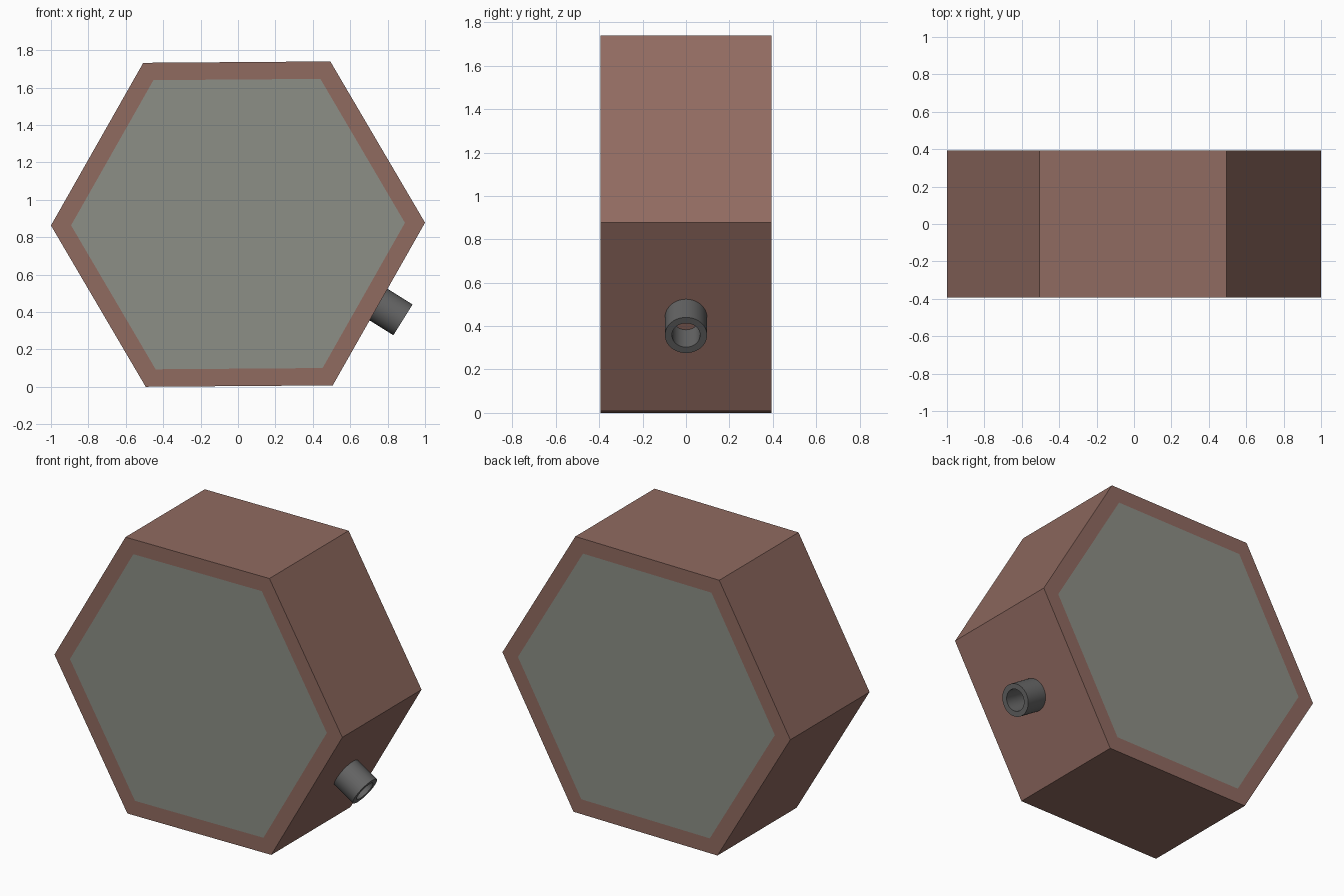
import bpy, bmesh, math
from mathutils import Vector, Matrix

if "Cube" in bpy.data.objects:
    bpy.data.objects.remove(bpy.data.objects["Cube"])

CENTRE_Z, HALF_DEPTH, TILT = 0.87, 0.393, math.radians(0.43)


def material(name, rgb):
    m = bpy.data.materials.new(name)
    m.diffuse_color = (*rgb, 1)
    m.use_nodes = True
    m.node_tree.nodes["Principled BSDF"].inputs["Base Color"].default_value = m.diffuse_color
    return m


def add_object(name, bm, mats):
    bmesh.ops.recalc_face_normals(bm, faces=bm.faces)
    mesh = bpy.data.meshes.new(name)
    bm.to_mesh(mesh)
    bm.free()
    for m in mats:
        mesh.materials.append(m)
    obj = bpy.data.objects.new(name, mesh)
    bpy.context.collection.objects.link(obj)
    return obj


wood = material("brown_shell", (0.28, 0.145, 0.118))
panel = material("grey_panel", (0.265, 0.275, 0.24))
metal = material("dark_metal", (0.13, 0.13, 0.13))

# Hexagonal body with a flush grey panel inset in the front and back
bm = bmesh.new()
rings = []
for y in (-HALF_DEPTH, HALF_DEPTH):
    rings.append([bm.verts.new((math.cos(a), y, CENTRE_Z + math.sin(a)))
                  for a in (TILT + math.radians(60 * i) for i in range(6))])
for i in range(6):
    j = (i + 1) % 6
    bm.faces.new((rings[0][i], rings[0][j], rings[1][j], rings[1][i]))
caps = [bm.faces.new(r) for r in rings]
bmesh.ops.recalc_face_normals(bm, faces=bm.faces)
bmesh.ops.inset_individual(bm, faces=caps, thickness=0.093, use_even_offset=True)
for f in caps:
    f.material_index = 1
add_object("hexagonal_body", bm, [wood, panel])

# Short hollow spout on the lower right side, spun from a ring profile
bm = bmesh.new()
LENGTH, OUTER, INNER, SIDES = 0.23, 0.097, 0.065, 40
profile = [(OUTER, -LENGTH), (OUTER, 0), (INNER, 0), (INNER, -LENGTH)]
loops = [[bm.verts.new((r * math.cos(a), r * math.sin(a), z))
          for a in (2 * math.pi * i / SIDES for i in range(SIDES))]
         for r, z in profile]
for k in range(4):
    a, b = loops[k], loops[(k + 1) % 4]
    for i in range(SIDES):
        j = (i + 1) % SIDES
        bm.faces.new((a[i], a[j], b[j], b[i]))
spout = add_object("spout", bm, [metal])
angle = math.radians(-32)
axis = Vector((math.cos(angle), 0, math.sin(angle)))
spout.matrix_world = (Matrix.Translation((0.882, 0, 0.358))
                      @ axis.to_track_quat('Z', 'Y').to_matrix().to_4x4())
bpy.context.view_layer.objects.active = spout
spout.select_set(True)
bpy.ops.object.shade_smooth_by_angle(angle=math.radians(35))
